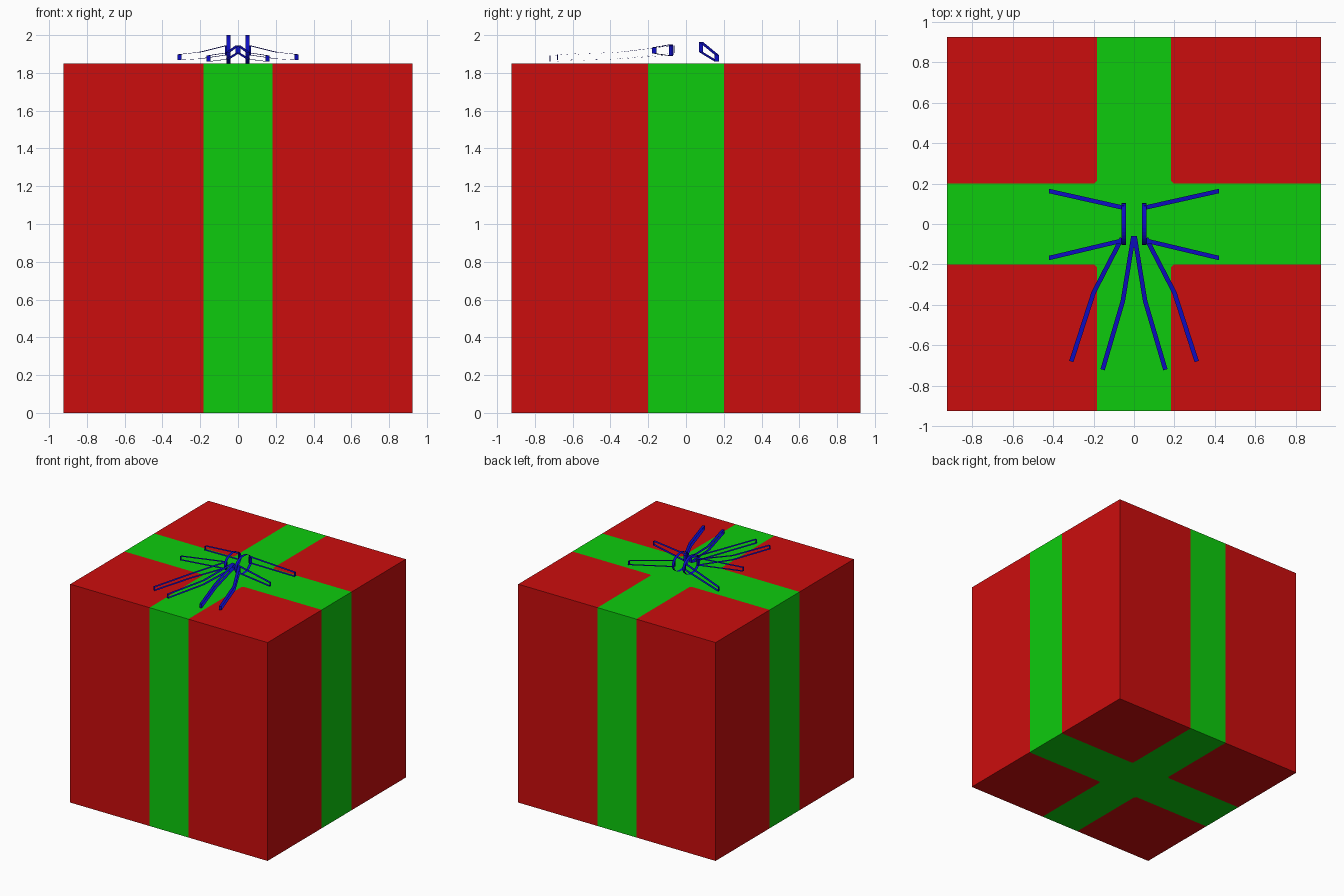
import bpy, bmesh
from mathutils import Vector

if "Cube" in bpy.data.objects:
    bpy.data.objects.remove(bpy.data.objects["Cube"])


def material(name, rgb):
    m = bpy.data.materials.new(name)
    m.diffuse_color = (*rgb, 1)
    m.use_nodes = True
    m.node_tree.nodes["Principled BSDF"].inputs["Base Color"].default_value = m.diffuse_color
    return m


RED = material("red paper", (0.6, 0.004, 0.004))
GREEN = material("green stripe", (0.004, 0.6, 0.004))
BLUE = material("blue ribbon", (0.004, 0.004, 0.55))


def add_object(name, bm, mats):
    mesh = bpy.data.meshes.new(name)
    bm.to_mesh(mesh)
    bm.free()
    for m in mats:
        mesh.materials.append(m)
    ob = bpy.data.objects.new(name, mesh)
    bpy.context.collection.objects.link(ob)
    return ob


# Gift box: a cube cut along the stripe edges, coloured by position
SIZE, SX, SY, CORNER = 1.85, 0.182, 0.2, 0.397
bm = bmesh.new()
bmesh.ops.create_cube(bm, size=SIZE)
bmesh.ops.translate(bm, verts=bm.verts, vec=(0, 0, SIZE / 2))
cuts = [((s * SX, 0, 0), (1, 0, 0)) for s in (-1, 1)]
cuts += [((0, s * SY, 0), (0, 1, 0)) for s in (-1, 1)]
cuts += [((a * CORNER, 0, 0), (a, b, 0)) for a in (-1, 1) for b in (-1, 1)]
for co, no in cuts:
    bmesh.ops.bisect_plane(bm, geom=bm.verts[:] + bm.edges[:] + bm.faces[:],
                           plane_co=co, plane_no=no)
bm.normal_update()
for f in bm.faces:
    c = f.calc_center_median()
    x, y = abs(c.x), abs(c.y)
    if abs(f.normal.z) > 0.5:
        green = x < SX or y < SY or x + y < CORNER
    else:
        green = x < SX if abs(f.normal.y) > 0.5 else y < SY
    f.material_index = int(green)
add_object("gift_box", bm, [RED, GREEN])


def ribbon_loop(name, path, side=None, width=0.022):
    """Closed thin strip: path points are (x, y, bottom z, top z)."""
    bm = bmesh.new()
    offsets = []
    for i in range(len(path)):
        a, b = path[max(i - 1, 0)], path[min(i + 1, len(path) - 1)]
        d = Vector((a[1] - b[1], b[0] - a[0], 0)).normalized()
        offsets.append((Vector(side) if side else d) * width / 2)
    loop = [(Vector((x, y, t)), o) for (x, y, b, t), o in zip(path, offsets)]
    loop += [(Vector((x, y, b)), o) for (x, y, b, t), o in zip(path, offsets)][::-1]
    pairs = [(bm.verts.new(p - o), bm.verts.new(p + o)) for p, o in loop]
    for i, (a, b) in enumerate(pairs):
        c, d = pairs[(i + 1) % len(pairs)]
        bm.faces.new((a, b, d, c))
    bmesh.ops.recalc_face_normals(bm, faces=bm.faces)
    return add_object(name, bm, [BLUE])


for s, label in ((-1, "left"), (1, "right")):
    # Centre ring: open elliptical band around the x axis
    bm = bmesh.new()
    bmesh.ops.create_cone(bm, cap_ends=False, segments=32, radius1=1, radius2=1, depth=1)
    for v in bm.verts:
        x, y, z = v.co
        v.co = (s * 0.05 + z * 0.022, x * 0.103, 1.925 + y * 0.075)
    bmesh.ops.recalc_face_normals(bm, faces=bm.faces)
    add_object(label + "_ring", bm, [BLUE])

    # Side bow loops
    ribbon_loop(label + "_back_bow",
                [(s * 0.05, 0.08, 1.91, 1.963), (s * 0.42, 0.163, 1.86, 1.895)], (0, 1, 0))
    ribbon_loop(label + "_front_bow",
                [(s * 0.05, -0.08, 1.89, 1.95), (s * 0.42, -0.168, 1.903, 1.935)], (0, 1, 0))

    # Trailing tails towards the front
    ribbon_loop(label + "_inner_tail",
                [(s * 0.003, -0.06, 1.905, 1.945), (s * 0.055, -0.38, 1.873, 1.907),
                 (s * 0.155, -0.72, 1.86, 1.892)])
    ribbon_loop(label + "_outer_tail",
                [(s * 0.06, -0.07, 1.895, 1.945), (s * 0.2, -0.34, 1.875, 1.91),
                 (s * 0.31, -0.68, 1.868, 1.898)])
